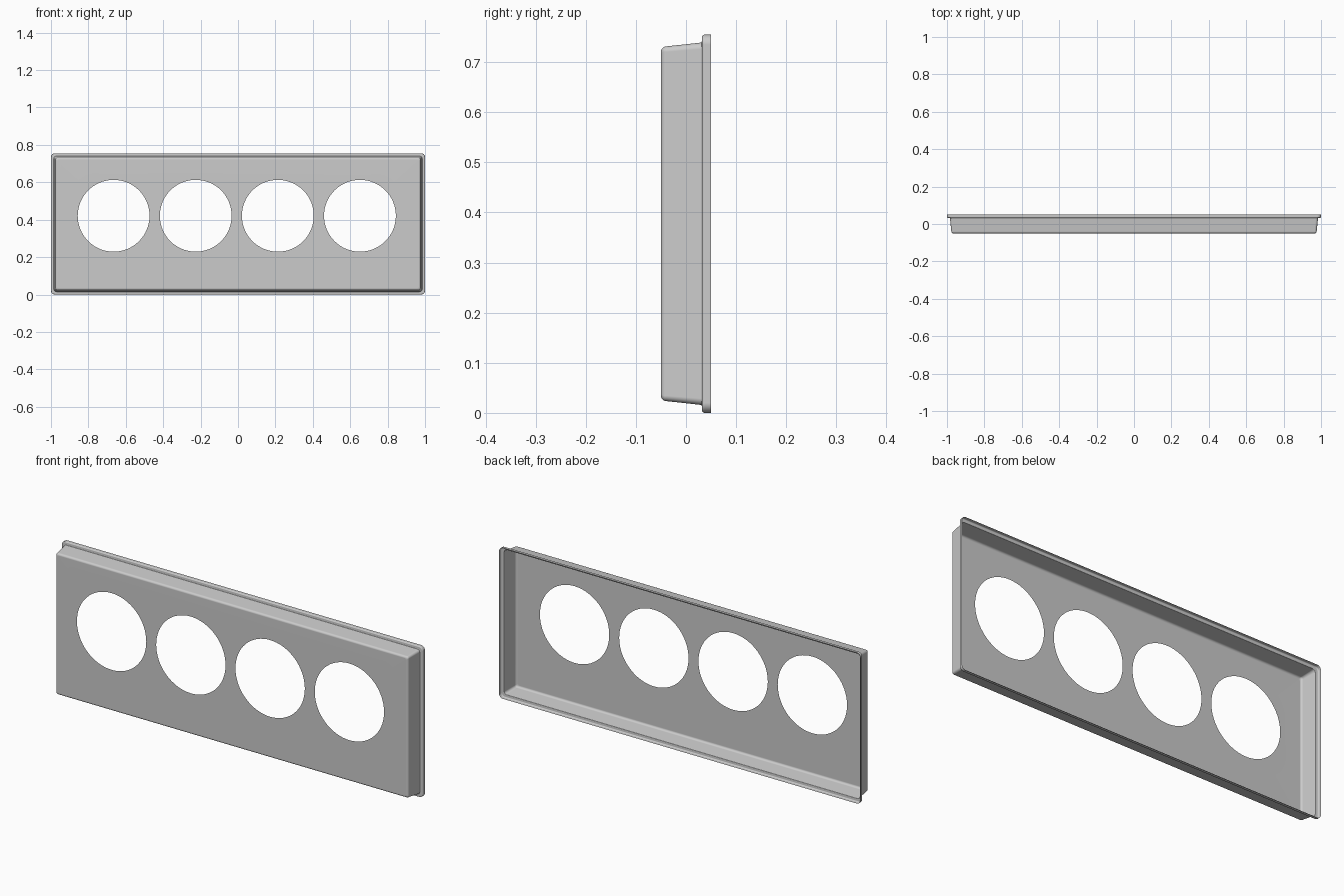
import bpy, bmesh, math

if "Cube" in bpy.data.objects:
    bpy.data.objects.remove(bpy.data.objects["Cube"])

HALF_W, HEIGHT = 1.0, 0.755
HOLE_X = (-0.665, -0.226, 0.213, 0.652)
HOLE_Z, HOLE_R = 0.421, 0.192
CORNER_STEPS = 6


def ring(bm, points):
    verts = [bm.verts.new(p) for p in points]
    edges = [bm.edges.new((v, verts[(i + 1) % len(verts)])) for i, v in enumerate(verts)]
    return verts, edges


def rounded_rect(inset, y, r):
    w, h = HALF_W - inset - r, HEIGHT / 2 - inset - r
    pts = []
    for k, (sx, sz) in enumerate(((1, 1), (-1, 1), (-1, -1), (1, -1))):
        for i in range(CORNER_STEPS + 1):
            a = math.pi / 2 * (k + i / CORNER_STEPS)
            pts.append((sx * w + r * math.cos(a), y, HEIGHT / 2 + sz * h + r * math.sin(a)))
    return pts


# Cross-section from front face to back rim: (inset from outer edge, y, corner radius)
profile = []
for i in range(6):  # rounded front edge
    a = math.pi / 2 * i / 5
    profile.append((0.034 - 0.0105 * math.sin(a), -0.039 - 0.011 * math.cos(a), 0.007 + 0.004 * i / 5))
profile += [(0.0160, 0.029, 0.013), (0.0150, 0.031, 0.014), (0.0130, 0.032, 0.015)]
for i in range(5):  # rounded flange shoulder
    a = math.pi / 2 * i / 4
    profile.append((0.005 - 0.005 * math.sin(a), 0.037 - 0.005 * math.cos(a), 0.016 + 0.001 * i))
profile.append((0.0, 0.05, 0.02))

bm = bmesh.new()

# Side walls and flange
rings = [ring(bm, rounded_rect(*p)) for p in profile]
for (a, _), (b, _) in zip(rings, rings[1:]):
    n = len(a)
    for i in range(n):
        j = (i + 1) % n
        bm.faces.new((a[i], a[j], b[j], b[i]))

# Front plate with four round openings
fill_edges = list(rings[0][1])
for cx in HOLE_X:
    pts = [(cx + HOLE_R * math.cos(t), -0.05, HOLE_Z + HOLE_R * math.sin(t))
           for t in (2 * math.pi * i / 64 for i in range(64))]
    fill_edges += ring(bm, pts)[1]
bmesh.ops.triangle_fill(bm, use_beauty=True, use_dissolve=False, edges=fill_edges, normal=(0, -1, 0))
bmesh.ops.recalc_face_normals(bm, faces=bm.faces)
front = min(bm.faces, key=lambda f: f.calc_center_median().y)
if front.normal.y > 0:
    bmesh.ops.reverse_faces(bm, faces=bm.faces)

mesh = bpy.data.meshes.new("panel_tray")
bm.to_mesh(mesh)
bm.free()
obj = bpy.data.objects.new("panel_tray", mesh)
bpy.context.collection.objects.link(obj)

# Smooth shading with a flat-looking front plate
bpy.context.view_layer.objects.active = obj
obj.select_set(True)
bpy.ops.object.shade_smooth_by_angle(angle=math.radians(40))
weighted = obj.modifiers.new("weighted_normals", "WEIGHTED_NORMAL")
weighted.keep_sharp = True
